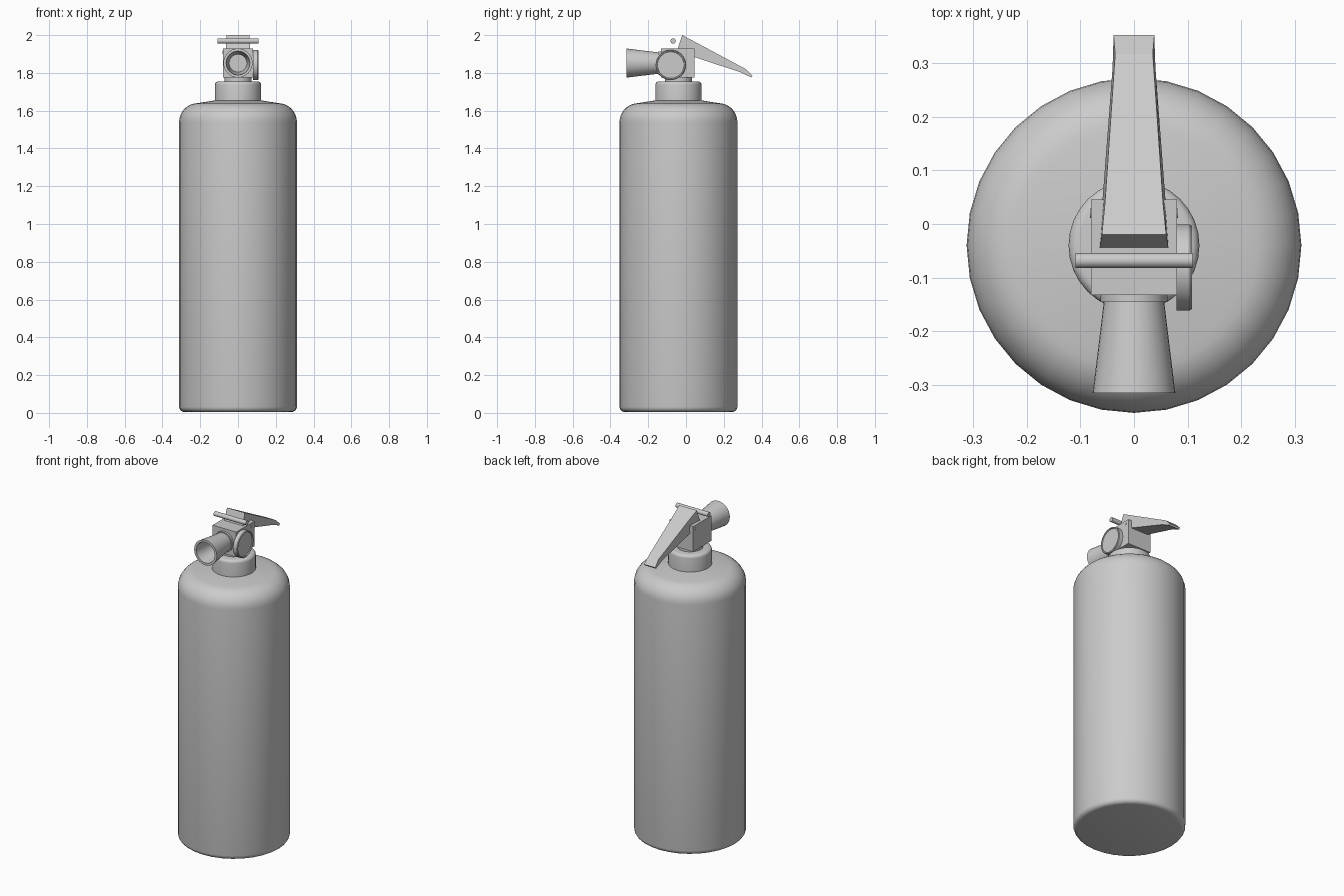
import bpy
import bmesh
import math
from mathutils import Matrix, Vector

cube = bpy.data.objects.get("Cube")
if cube:
    bpy.data.objects.remove(cube, do_unlink=True)

grey = bpy.data.materials.new("plain grey")
grey.use_nodes = True
grey.diffuse_color = (0.6, 0.6, 0.6, 1)
grey.node_tree.nodes["Principled BSDF"].inputs["Base Color"].default_value = (0.6, 0.6, 0.6, 1)


def finish(name, bm, angle=35):
    bmesh.ops.remove_doubles(bm, verts=bm.verts, dist=1e-5)
    bmesh.ops.recalc_face_normals(bm, faces=bm.faces)
    mesh = bpy.data.meshes.new(name)
    bm.to_mesh(mesh)
    bm.free()
    ob = bpy.data.objects.new(name, mesh)
    bpy.context.collection.objects.link(ob)
    mesh.materials.append(grey)
    bpy.ops.object.select_all(action='DESELECT')
    ob.select_set(True)
    bpy.context.view_layer.objects.active = ob
    bpy.ops.object.shade_smooth_by_angle(angle=math.radians(angle))
    return ob


def lathe(name, profile, centre, axis=(0, 0, 1), sides=32):
    """Turn a (radius, height) profile about an axis through centre."""
    bm = bmesh.new()
    verts = [bm.verts.new((r, 0, h)) for r, h in profile]
    edges = [bm.edges.new(pair) for pair in zip(verts, verts[1:])]
    bmesh.ops.spin(bm, geom=verts + edges, cent=(0, 0, 0), axis=(0, 0, 1),
                   angle=math.tau, steps=sides, use_duplicate=False)
    turn = Vector((0, 0, 1)).rotation_difference(Vector(axis)).to_matrix().to_4x4()
    bm.transform(Matrix.Translation(centre) @ turn)
    return finish(name, bm)


def arc(radius, height, size, start, end, steps=6):
    """Rounded corner points for a lathe profile, angles in degrees."""
    angles = [math.radians(start + (end - start) * i / steps) for i in range(steps + 1)]
    return [(radius + size * math.cos(a), height + size * math.sin(a)) for a in angles]


AXIS_Y = -0.04

# Cylinder body with rounded base and shoulder
lathe("tank", [(0, 0.005)] + arc(0.285, 0.032, 0.027, -90, 0, 4)
      + arc(0.212, 1.54, 0.1, 0, 90, 8) + [(0.12, 1.655), (0, 1.655)], (0, AXIS_Y, 0))

# Neck and valve collar
lathe("neck", [(0.122, 1.64)] + arc(0.104, 1.737, 0.018, 0, 90, 4) + [(0, 1.755)], (0, AXIS_Y, 0))
lathe("valve_collar", [(0.072, 1.75), (0.072, 1.785)], (0, AXIS_Y, 0))

# Valve block
bm = bmesh.new()
bmesh.ops.create_cube(bm, size=1, matrix=Matrix.Translation((0, -0.043, 1.853))
                      @ Matrix.Diagonal((0.16, 0.178, 0.154, 1)))
finish("valve_block", bm)

# Nozzle socket and hollow flared nozzle
FRONT = (0, -1, 0)
lathe("nozzle_socket", [(0.062, 0), (0.062, 0.015), (0, 0.015)], (0, -0.13, 1.852), FRONT)
lathe("nozzle", [(0.056, 0), (0.077, 0.172), (0.063, 0.172), (0.047, 0.02), (0, 0.02)],
      (0, -0.143, 1.852), FRONT)

# Pressure gauge on the left side, with a thin raised rim
lathe("pressure_gauge", [(0.08, 0), (0.08, 0.025), (0.077, 0.029), (0.072, 0.029),
                         (0.07, 0.024), (0, 0.024)], (0.079, -0.081, 1.842), (1, 0, 0))

# Safety pin and lever pivot
for name, y, z, r, half in (("safety_pin", -0.068, 1.969, 0.014, 0.109),
                            ("lever_pivot", 0.02, 1.91, 0.009, 0.082)):
    lathe(name, [(0, -half), (r, -half), (r, half), (0, half)], (0, y, z), (1, 0, 0), 16)

# Squeeze lever: stations of (top y, z, half width) and (bottom y, z, half width)
stations = [((-0.02, 2.0, 0.06), (-0.05, 1.91, 0.065)),
            ((0.04, 1.968, 0.054), (0.04, 1.885, 0.059)),
            ((0.317, 1.82, 0.035), (0.29, 1.803, 0.040)),
            ((0.352, 1.785, 0.038), (0.345, 1.776, 0.038))]
bm = bmesh.new()
rings = []
for (ty, tz, tw), (by, bz, bw) in stations:
    corners = ((-tw, ty, tz), (tw, ty, tz), (bw, by, bz), (-bw, by, bz))
    rings.append([bm.verts.new(c) for c in corners])
for a, b in zip(rings, rings[1:]):
    for i in range(4):
        j = (i + 1) % 4
        bm.faces.new((a[i], a[j], b[j], b[i]))
bm.faces.new(rings[0])
bm.faces.new(rings[-1])
finish("lever", bm, 10)
